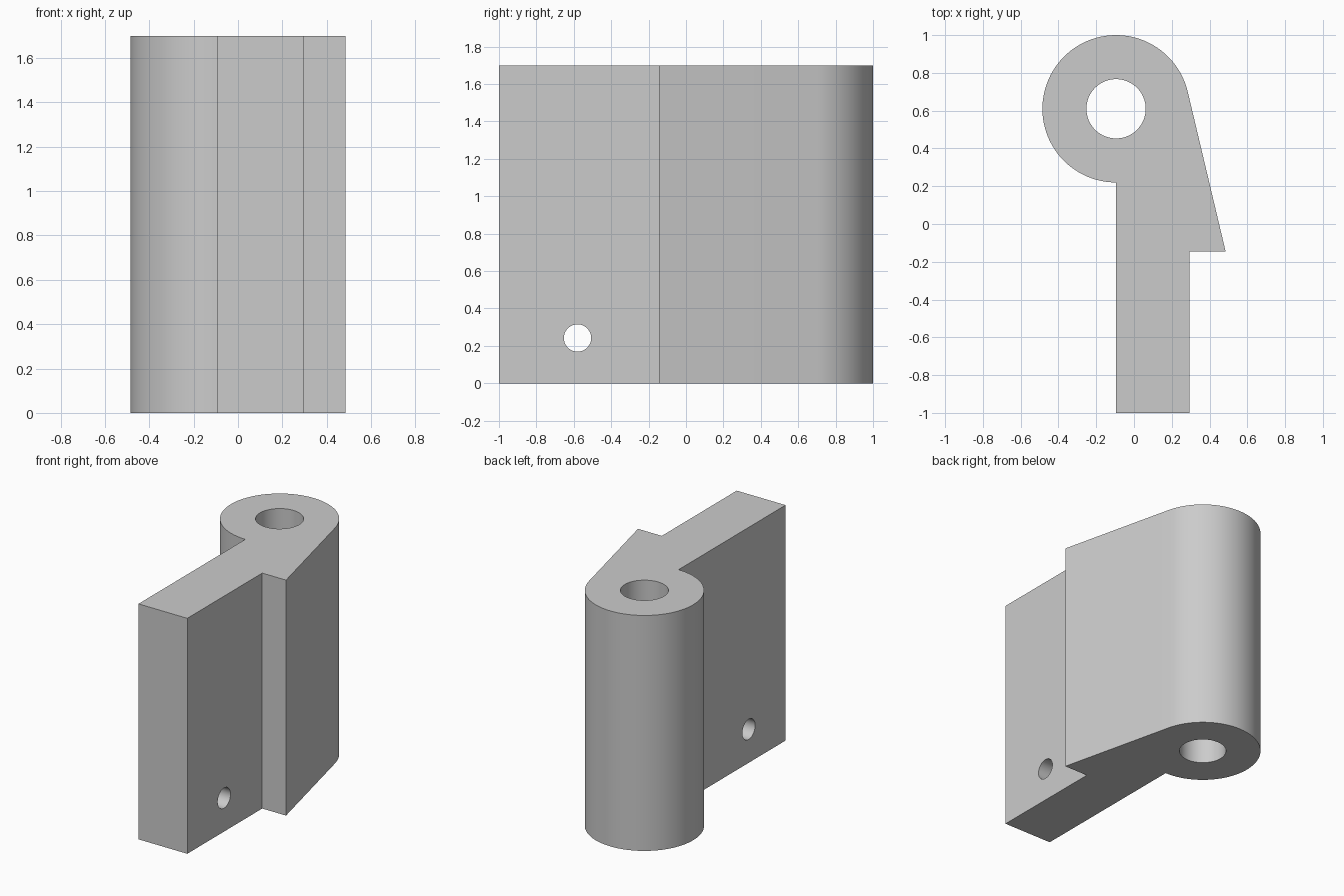
import bpy
import bmesh
from math import acos, atan2, cos, sin, pi, hypot
from mathutils import Matrix

if "Cube" in bpy.data.objects:
    bpy.data.objects.remove(bpy.data.objects["Cube"], do_unlink=True)

HEIGHT = 1.70
PIVOT = (-0.095, 0.61)      # barrel axis
BARREL_R = 0.39
LEAF_X = (-0.095, 0.295)
HOOK_TIP = (0.485, -0.145)

grey = bpy.data.materials.new("plain grey")
grey.use_nodes = True
colour = (0.6, 0.6, 0.6, 1)
grey.diffuse_color = colour
grey.node_tree.nodes["Principled BSDF"].inputs["Base Color"].default_value = colour


def mesh_object(name, bm):
    bmesh.ops.recalc_face_normals(bm, faces=bm.faces[:])
    mesh = bpy.data.meshes.new(name)
    bm.to_mesh(mesh)
    bm.free()
    mesh.materials.append(grey)
    obj = bpy.data.objects.new(name, mesh)
    bpy.context.collection.objects.link(obj)
    return obj


def cylinder(name, radius, depth, matrix):
    bm = bmesh.new()
    bmesh.ops.create_cone(bm, cap_ends=True, segments=64, radius1=radius,
                          radius2=radius, depth=depth, matrix=matrix)
    return mesh_object(name, bm)


# Outline: hook flank runs tangent into the barrel, then round to the leaf
dx, dy = HOOK_TIP[0] - PIVOT[0], HOOK_TIP[1] - PIVOT[1]
start = atan2(dy, dx) + acos(BARREL_R / hypot(dx, dy))
end = 1.5 * pi
steps = 72
angles = [start + (end - start) * i / steps for i in range(steps + 1)]
outline = [(PIVOT[0] + BARREL_R * cos(a), PIVOT[1] + BARREL_R * sin(a)) for a in angles]
outline += [(LEAF_X[0], -1), (LEAF_X[1], -1), (LEAF_X[1], HOOK_TIP[1]), HOOK_TIP]

# Hinge leaf body
bm = bmesh.new()
base = bm.faces.new([bm.verts.new((x, y, 0)) for x, y in outline])
top = bmesh.ops.extrude_face_region(bm, geom=[base])["geom"]
bmesh.ops.translate(bm, vec=(0, 0, HEIGHT),
                    verts=[v for v in top if isinstance(v, bmesh.types.BMVert)])
hinge = mesh_object("hinge_leaf", bm)

# Pin bore and cross hole
cutters = [
    cylinder("pin_bore_cutter", 0.157, HEIGHT + 0.4,
             Matrix.Translation((*PIVOT, HEIGHT / 2))),
    cylinder("cross_hole_cutter", 0.073, 0.8,
             Matrix.Translation((0.1, -0.58, 0.242)) @ Matrix.Rotation(pi / 2, 4, "Y")),
]
bpy.ops.object.select_all(action="DESELECT")
hinge.select_set(True)
bpy.context.view_layer.objects.active = hinge
for cutter in cutters:
    cutter.hide_render = True
    cut = hinge.modifiers.new(cutter.name, "BOOLEAN")
    cut.operation = "DIFFERENCE"
    cut.solver = "EXACT"
    cut.object = cutter
    bpy.ops.object.modifier_apply(modifier=cut.name)
    bpy.data.objects.remove(cutter, do_unlink=True)

bpy.ops.object.shade_smooth_by_angle(angle=pi / 9)
